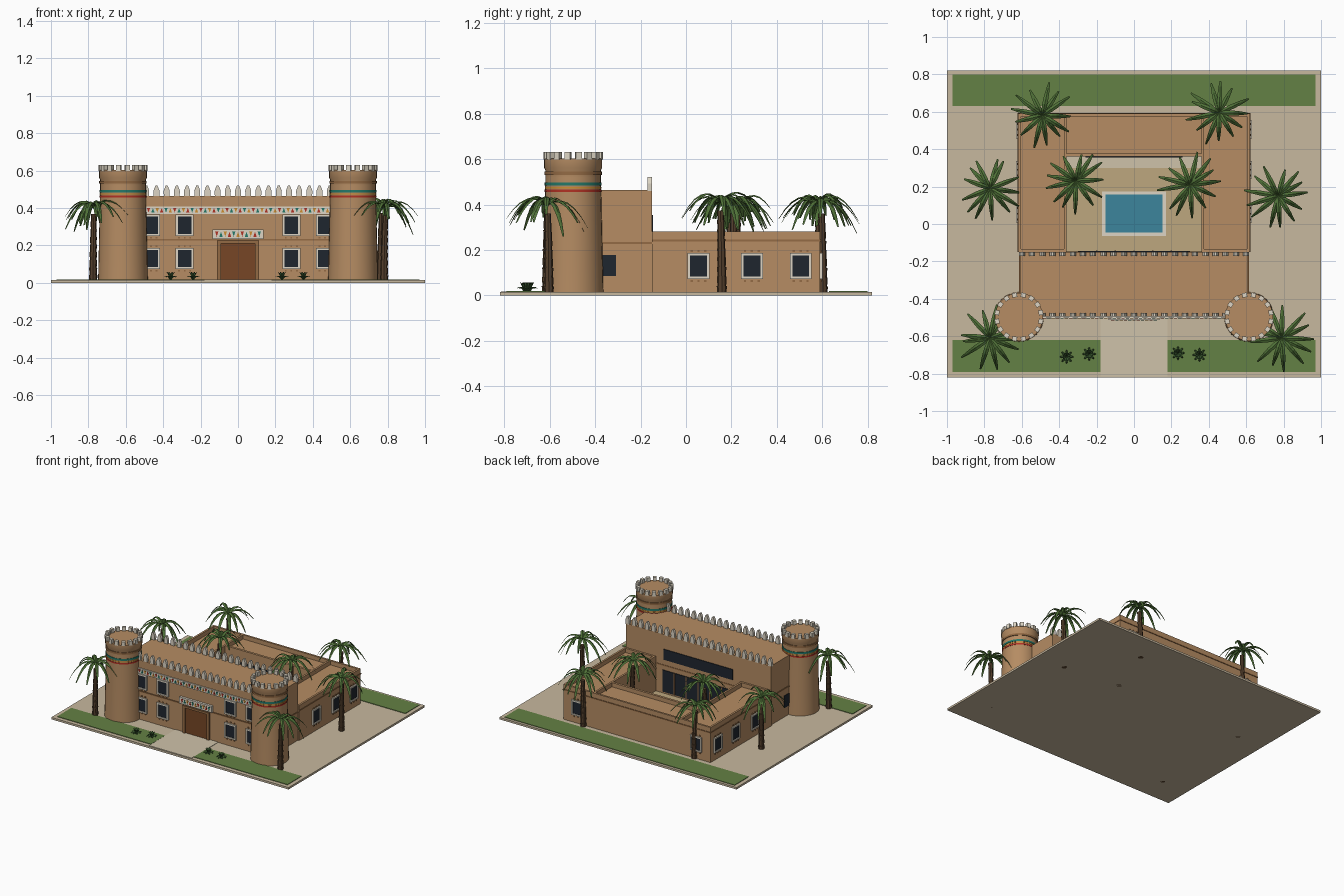
import bpy, bmesh, math, random
from mathutils import Matrix, Vector

if "Cube" in bpy.data.objects:
    bpy.data.objects.remove(bpy.data.objects["Cube"])
random.seed(4)

def mat(name, r, g, b):
    m = bpy.data.materials.new(name)
    m.diffuse_color = [(c / 255) ** 2.2 for c in (r, g, b)] + [1]
    m.use_nodes = True
    m.node_tree.nodes["Principled BSDF"].inputs["Base Color"].default_value = m.diffuse_color
    return m

CLAY = mat("clay", 180, 139, 99)
TRIM = mat("dark_clay", 146, 106, 70)
SAND = mat("sand", 198, 183, 157)
PALE = mat("pale_paving", 206, 193, 168)
COURT = mat("court_paving", 188, 166, 126)
CREAM = mat("cream", 220, 212, 195)
GLASS = mat("glass", 36, 42, 50)
DOOR = mat("door_wood", 118, 72, 42)
GRASS = mat("grass", 100, 128, 70)
WATER = mat("water", 62, 132, 155)
RED = mat("red", 176, 52, 40)
TEAL = mat("teal", 40, 120, 105)
GOLD = mat("ochre", 205, 140, 50)
TRUNK = mat("trunk", 88, 68, 50)
LEAF = mat("palm_leaf", 80, 112, 58)
AGAVE = mat("agave_leaf", 66, 98, 56)

def make(name, bm, m, recalc=True):
    if recalc:
        bmesh.ops.recalc_face_normals(bm, faces=bm.faces)
    me = bpy.data.meshes.new(name)
    bm.to_mesh(me)
    bm.free()
    me.materials.append(m)
    ob = bpy.data.objects.new(name, me)
    bpy.context.collection.objects.link(ob)
    return ob

def boxes(name, m, *ext):
    """each extent: x0, x1, y0, y1, z0, z1"""
    bm = bmesh.new()
    for x0, x1, y0, y1, z0, z1 in ext:
        M = Matrix.Translation(((x0 + x1) / 2, (y0 + y1) / 2, (z0 + z1) / 2)) @ \
            Matrix.Diagonal((abs(x1 - x0), abs(y1 - y0), abs(z1 - z0), 1))
        bmesh.ops.create_cube(bm, size=1, matrix=M)
    return make(name, bm, m)

def prism(bm, pts, depth, M):
    """extrude an (x, z) outline along y, centred, then place it by M"""
    f = [bm.verts.new(M @ Vector((x, -depth / 2, z))) for x, z in pts]
    b = [bm.verts.new(M @ Vector((x, depth / 2, z))) for x, z in pts]
    bm.faces.new(f)
    bm.faces.new(b[::-1])
    for i in range(len(pts)):
        j = (i + 1) % len(pts)
        bm.faces.new((f[i], b[i], b[j], f[j]))

def lathe(name, m, prof, cx, cy, n=32):
    bm = bmesh.new()
    rings = [[bm.verts.new((cx + r * math.cos(2 * math.pi * i / n), cy + r * math.sin(2 * math.pi * i / n), z))
              for i in range(n)] for r, z in prof]
    for a, b in zip(rings, rings[1:]):
        for i in range(n):
            bm.faces.new((a[i], a[(i + 1) % n], b[(i + 1) % n], b[i]))
    bm.faces.new(rings[0][::-1])
    bm.faces.new(rings[-1])
    ob = make(name, bm, m)
    for p in ob.data.polygons:
        p.use_smooth = abs(p.normal.z) < 0.6
    bpy.context.view_layer.objects.active = ob
    ob.select_set(True)
    bpy.ops.object.shade_smooth_by_angle(angle=math.radians(35))
    ob.select_set(False)

# Site, lawns, paving and pool
boxes("base", SAND, (-1, 1, -.82, .82, 0, .015))
boxes("lawns", GRASS, (-.97, .97, .63, .8, .01, .019), (-.97, -.18, -.79, -.62, .01, .019),
      (.18, .97, -.79, -.62, .01, .019))
boxes("entrance_path", PALE, (-.18, .18, -.815, -.48, .01, .018))
boxes("court_floor", COURT, (-.36, .36, -.16, .37, .01, .018))
boxes("court_terrace", PALE, (-.36, .36, .3, .37, .01, .021))
boxes("pool_rim", CREAM, (-.17, .17, -.063, -.045, .01, .026), (-.17, .17, .157, .175, .01, .026),
      (-.17, -.152, -.045, .157, .01, .026), (.152, .17, -.045, .157, .01, .026))
boxes("pool_water", WATER, (-.153, .153, -.047, .159, .01, .022))

# Main block and courtyard wings
boxes("main_block", CLAY, (-.61, .61, -.495, -.15, .01, .465))
boxes("main_string_course", TRIM, (-.614, .614, -.5, -.148, .226, .235))
boxes("side_wings", CLAY, (-.62, -.36, -.15, .59, .01, .25), (.36, .62, -.15, .59, .01, .25))
boxes("back_wing", CLAY, (-.36, .36, .36, .59, .01, .25))
par = [(-.36, .36, .575, .59, .25, .282), (-.36, .36, .36, .378, .25, .282)]
for s in (-1, 1):
    par += [(s * .605, s * .62, -.15, .59, .25, .282), (s * .36, s * .375, -.15, .59, .25, .282),
            (s * .375, s * .605, -.15, -.135, .25, .282), (s * .375, s * .605, .575, .59, .25, .282)]
boxes("wing_parapets", CLAY, *par)
boxes("wing_string_course", TRIM, (-.624, -.618, -.15, .594, .238, .246), (.618, .624, -.15, .594, .238, .246),
      (-.624, .624, .588, .594, .238, .246))

# Pointed merlons along front and back of the main roof
bm = bmesh.new()
for y in (-.485, -.16):
    for i in range(23):
        prism(bm, [(-.015, .46), (.015, .46), (.016, .493), (.005, .521), (-.005, .521), (-.016, .493)], .02,
              Matrix.Translation(((i - 11) * .0545, y, 0)))
make("roof_merlons", bm, CREAM)

# Framed windows, placed by centre and rotation of the outward face
def windows(name, places):
    fr, gl, dots = bmesh.new(), bmesh.new(), bmesh.new()
    for x, y, z, ang in places:
        M = Matrix.Translation((x, y, z)) @ Matrix.Rotation(ang, 4, 'Z')
        def blk(bm, x0, x1, z0, z1, d):
            prism(bm, [(x0, z0), (x1, z0), (x1, z1), (x0, z1)], d, M)
        for s in (-1, 1):
            blk(fr, s * .037, s * .048, -.057, .057, .02)
            blk(fr, -.037, .037, s * .046, s * .057, .02)
            for k in (-.03, 0, .03):
                blk(dots, k - .005, k + .005, s * .066 - .004, s * .066 + .004, .012)
        blk(gl, -.037, .037, -.046, .046, .008)
    make(name + "_frames", fr, CREAM)
    make(name + "_glass", gl, GLASS)
    make(name + "_studs", dots, TRIM)

windows("front_window", [(x, -.495, z, 0) for x in (-.465, -.285, .285, .465) for z in (.13, .308)])
windows("side_window", [(s * .62, y, .13, math.pi / 2) for s in (-1, 1) for y in (.055, .29, .505)])
windows("rear_window", [(s * .5, .59, .13, 0) for s in (-1, 1)])
boxes("plain_side_windows", GLASS, *[(s * .6, s * .614, -.39, -.308, .085, .178) for s in (-1, 1)])
boxes("court_glazing", GLASS, (-.29, .29, -.155, -.145, .275, .355), (-.3, .3, -.155, -.145, .03, .195),
      (-.26, .26, .355, .365, .03, .19))
boxes("court_mullions", TRIM, *[(x - .004, x + .004, -.15, -.142, .03, .195) for x in (-.2, -.1, 0, .1, .2)])

# Doorway
boxes("door_surround", TRIM, (-.112, -.09, -.51, -.49, .015, .226), (.09, .112, -.51, -.49, .015, .226),
      (-.09, .09, -.51, -.49, .21, .226))
boxes("door_leaves", DOOR, (-.09, -.001, -.501, -.49, .015, .21), (.001, .09, -.501, -.49, .015, .21))
boxes("door_panel", CREAM, (-.137, .137, -.512, -.49, .235, .285))
boxes("frieze", CREAM, (-.5, .5, -.503, -.49, .368, .408))

# Coloured triangle ornament on frieze and door panel
bms = [bmesh.new() for _ in range(3)]
def triangles(half, n, y, z, h):
    w = 2 * half / n
    for i in range(n):
        s = 1 if i % 2 else -1
        prism(bms[i % 3], [(-w * .38, -s * h), (w * .38, -s * h), (0, s * h)], .006,
              Matrix.Translation((-half + (i + .5) * w, y, z)))
triangles(.49, 42, -.503, .388, .012)
triangles(.125, 11, -.512, .26, .014)
for b, m, n in zip(bms, (RED, TEAL, GOLD), ("red", "teal", "ochre")):
    make(n + "_triangles", b, m)

# Corner towers
for side, cx in (("left", -.615), ("right", .615)):
    cy = -.497
    lathe(side + "_tower", CLAY, [(.133, .01), (.122, .52), (.122, .55), (.128, .562), (.128, .602)], cx, cy)
    for nm, m, r, z0, z1 in (("red_band", RED, .1255, .455, .466), ("teal_band", TEAL, .1255, .483, .497),
                             ("ochre_band", GOLD, .1248, .471, .477), ("ledge", TRIM, .127, .53, .545)):
        lathe(side + "_tower_" + nm, m, [(r, z0), (r, z1)], cx, cy)
    bm = bmesh.new()
    for i in range(16):
        M = Matrix.Translation((cx, cy, 0)) @ Matrix.Rotation(math.tau * (i + .5) / 16, 4, 'Z') @ \
            Matrix.Translation((0, .119, 0))
        prism(bm, [(-.013, .598), (.013, .598), (.013, .631), (-.013, .631)], .024, M)
    make(side + "_tower_merlons", bm, CREAM)

# Drooping folded leaf along a quadratic arc
def leaf(bm, c, ang, length, width, up, drop, n=6):
    d, s = Vector((math.cos(ang), math.sin(ang), 0)), Vector((-math.sin(ang), math.cos(ang), 0))
    prev = None
    for i in range(n + 1):
        t = i / n
        w = width * (.35 + 1.9 * t * (1 - t) + .25 * t * (1 - t)) * (1 - .35 * t)
        p = Vector(c) + d * length * t + Vector((0, 0, up * t - drop * t * t))
        row = [bm.verts.new(p + s * k * w + Vector((0, 0, -abs(k) * w * .5))) for k in (-1, 0, 1)]
        if prev:
            for k in (0, 1):
                bm.faces.new((prev[k + 1], prev[k], row[k], row[k + 1]))
        prev = row

# Palms
for i, (x, y, h) in enumerate([(-.49, .58, .41), (.455, .595, .4), (-.77, .19, .4), (-.31, .23, .4), (.3, .21, .4),
                               (.77, .15, .415), (-.77, -.61, .41), (.79, -.61, .4)]):
    lean = Vector((random.uniform(-.012, .012), random.uniform(-.012, .012), 0))
    bm = bmesh.new()
    prev = None
    for k in range(19):
        t = (k // 2 + k % 2) / 10
        r = (.021 - .008 * t) * (1.12 if k % 2 else .95)
        c = Vector((x, y, h * t)) + lean * (t * t - 1)
        ring = [bm.verts.new(c + Vector((r * math.cos(math.tau * j / 8), r * math.sin(math.tau * j / 8), 0)))
                for j in range(8)]
        for j in range(8 if prev else 0):
            bm.faces.new((prev[j], prev[(j + 1) % 8], ring[(j + 1) % 8], ring[j]))
        if not prev:
            bm.faces.new(ring[::-1])
        prev = ring
    bm.faces.new(prev)
    make("palm_trunk_%d" % (i + 1), bm, TRUNK)
    bm = bmesh.new()
    for k in range(13):
        a = math.tau * k / 13 + random.uniform(-.15, .15)
        leaf(bm, (x, y, h), a, random.uniform(.145, .185), .018, random.uniform(.12, .19), random.uniform(.2, .27))
    make("palm_crown_%d" % (i + 1), bm, LEAF, False)

# Agave clumps in the front lawns
for i, (x, y) in enumerate([(-.36, -.71), (-.24, -.695), (.235, -.69), (.35, -.7)]):
    bm = bmesh.new()
    for k in range(16):
        ring = k % 2
        leaf(bm, (x, y, .016), math.tau * k / 16, (.036, .022)[ring], .011, (.07, .08)[ring], (.055, .038)[ring], 4)
    make("agave_%d" % (i + 1), bm, AGAVE, False)
